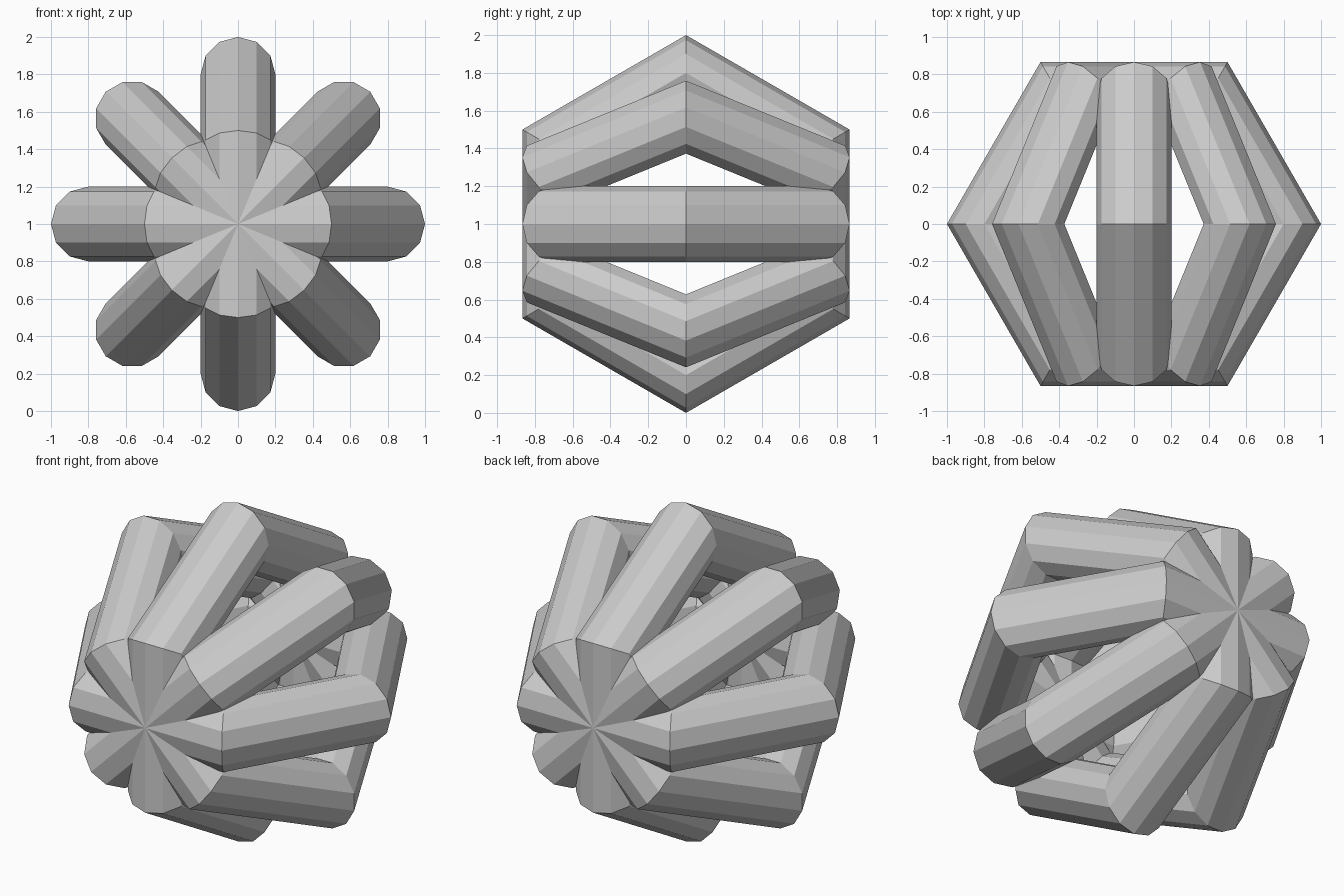
import bpy
from math import radians

if "Cube" in bpy.data.objects:
    bpy.data.objects.remove(bpy.data.objects["Cube"])

# Four identical six-sided rings sharing the y axis, fanned out in 45 degree steps
RING_COUNT = 4

for i in range(RING_COUNT):
    bpy.ops.mesh.primitive_torus_add(
        major_segments=6,
        minor_segments=12,
        major_radius=0.8,
        minor_radius=0.2,
        location=(0, 0, 1),
        rotation=(0, radians(i * 180 / RING_COUNT), 0),
    )
    ring = bpy.context.object
    ring.name = f"hexagon_ring_{i + 1}"
    bpy.ops.object.shade_flat()
